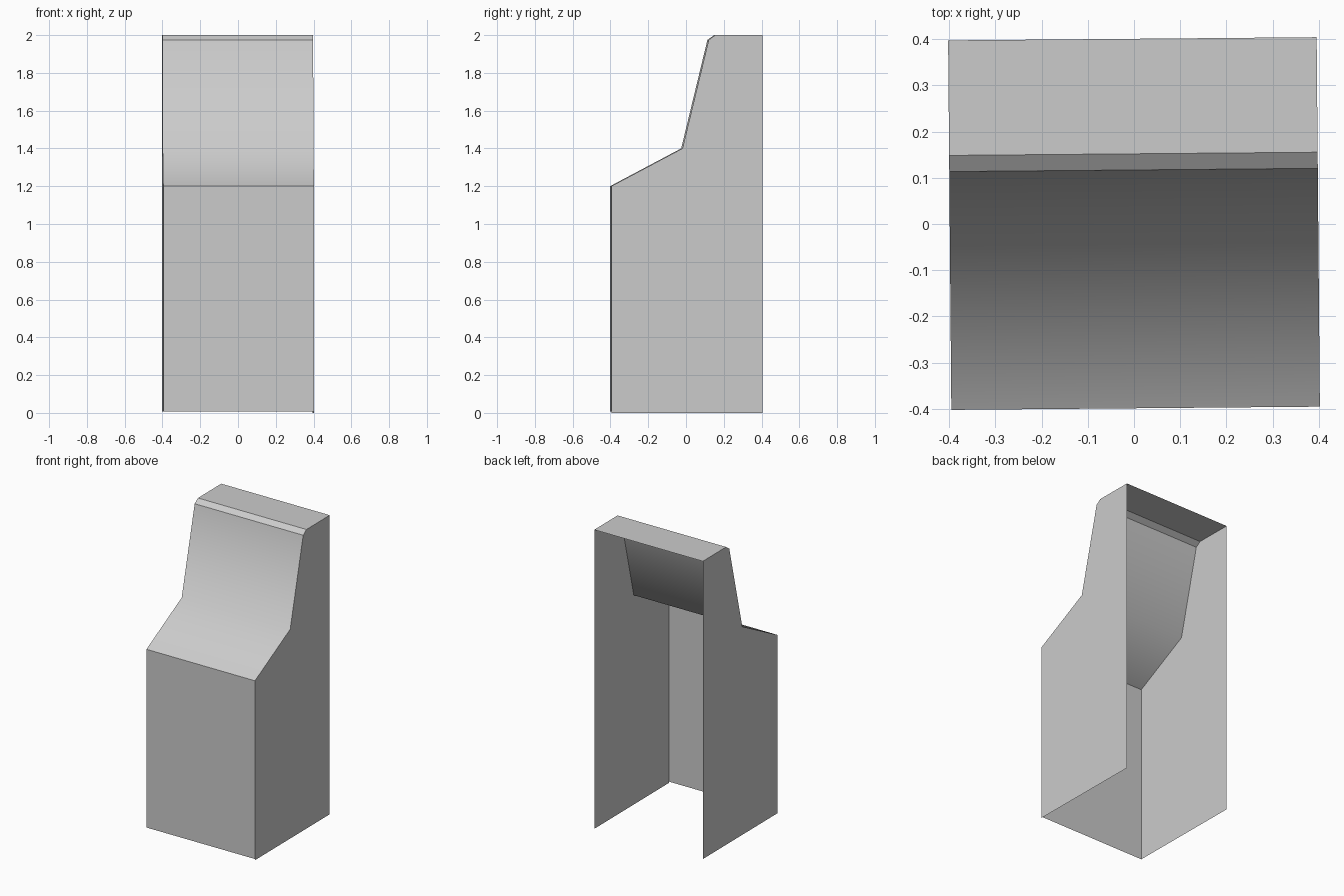
import bpy, math

if "Cube" in bpy.data.objects:
    bpy.data.objects.remove(bpy.data.objects["Cube"])

W = 0.399                 # half width
TURN = math.radians(0.5)  # the whole shell is turned very slightly
LIFT = 0.008              # front and left panels stop just above the floor

# Side outline (y, z), from the front foot up and over to the back of the roof
OUTLINE = [(-0.399, LIFT), (-0.399, 1.2), (-0.022, 1.4),
           (0.117, 1.975), (0.152, 2.0), (0.401, 2.0)]


def make_object(name, verts, faces):
    mesh = bpy.data.meshes.new(name)
    mesh.from_pydata(verts, [], faces)
    mesh.update()
    obj = bpy.data.objects.new(name, mesh)
    bpy.context.collection.objects.link(obj)
    obj.rotation_euler.z = TURN
    return obj


def strip(name, points):
    """Sheet swept across the full width along the given outline points."""
    verts = [(x, y, z) for y, z in points for x in (-W, W)]
    faces = [(2 * i, 2 * i + 1, 2 * i + 3, 2 * i + 2)
             for i in range(len(points) - 1)]
    return make_object(name, verts, faces)


def side(name, x, foot):
    """Flat side panel closing the outline; back and bottom stay open."""
    points = [(OUTLINE[0][0], foot)] + OUTLINE[1:] + [(OUTLINE[-1][0], foot)]
    order = range(len(points))
    face = tuple(order) if x < 0 else tuple(reversed(order))
    # outline runs clockwise seen from +x, so the right panel is reversed
    return make_object(name, [(x, y, z) for y, z in points], [face])


# Front panel
strip("front_panel", OUTLINE[0:2])

# Sloped shelf and upper face, shaded smoothly across their shared bend
slope = strip("sloped_face", OUTLINE[1:4])
for poly in slope.data.polygons:
    poly.use_smooth = True

# Narrow bevel and flat roof
strip("roof_bevel", OUTLINE[3:5])
strip("roof", OUTLINE[4:6])

# Side panels
side("left_side", -W, LIFT)
side("right_side", W, 0.0)
